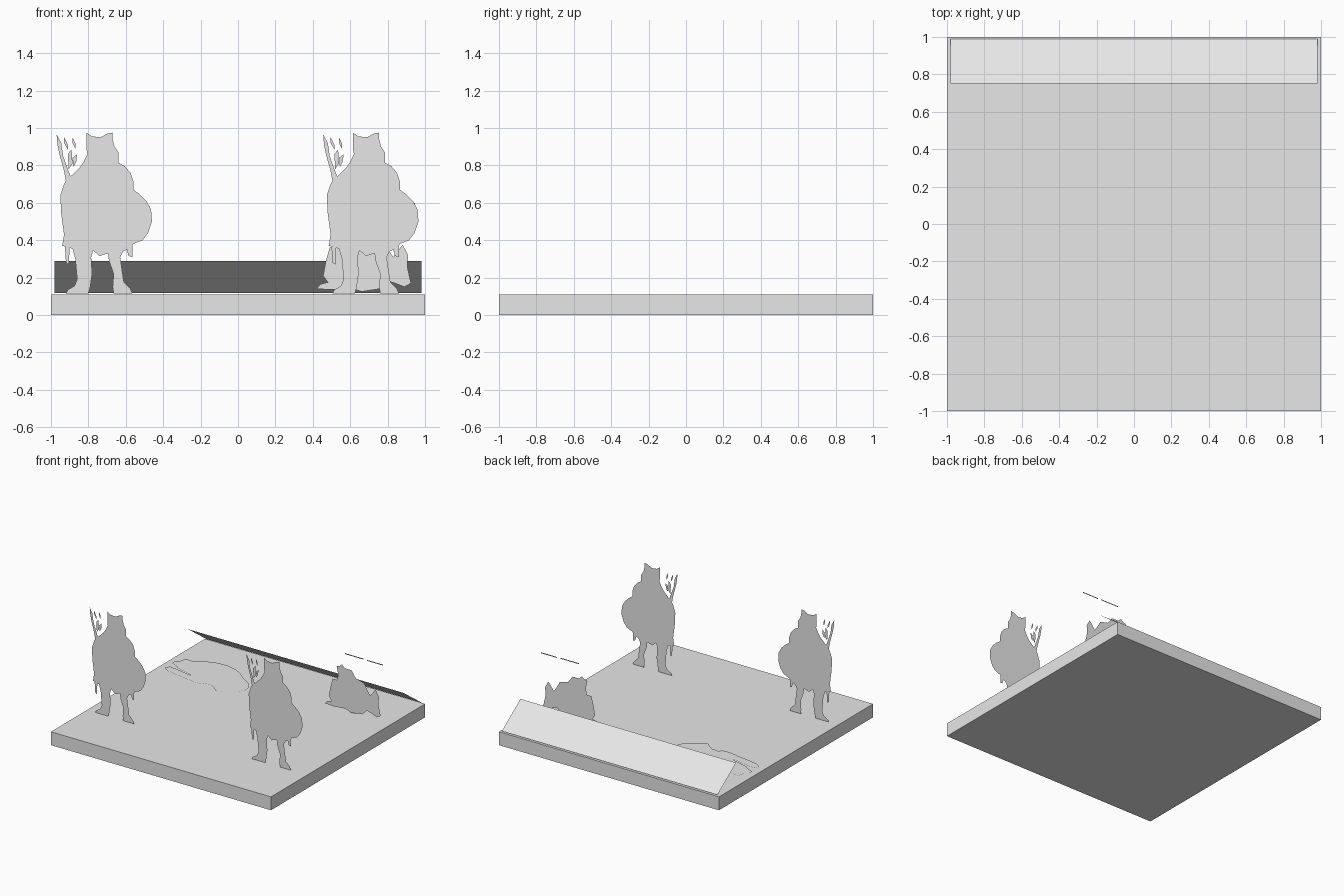
import bpy, bmesh
from mathutils import Vector

grey = bpy.data.materials.new("light grey")
grey.diffuse_color = (0.8, 0.8, 0.8, 1)


def finish(name, bm):
    me = bpy.data.meshes.new(name)
    bm.to_mesh(me)
    bm.free()
    me.materials.append(grey)
    ob = bpy.data.objects.new(name, me)
    bpy.context.collection.objects.link(ob)
    return ob


def cutout(name, outlines, place, facing):
    """Flat sheet: outlines in hundredths of a unit, placed in 3D by a function."""
    bm = bmesh.new()
    for pts in outlines:
        f = bm.faces.new([bm.verts.new(place(a / 100, b / 100)) for a, b in pts])
        f.normal_update()
        if f.normal.dot(Vector(facing)) < 0:
            f.normal_flip()
    bmesh.ops.triangulate(bm, faces=bm.faces[:])
    return finish(name, bm)


# Square base slab
bm = bmesh.new()
bmesh.ops.create_cube(bm, size=1)
bmesh.ops.scale(bm, vec=(2, 2, 0.11), verts=bm.verts)
bmesh.ops.translate(bm, vec=(0, 0, 0.055), verts=bm.verts)
finish("base_slab", bm)

# Sloping sheet along the back edge, leaning forward
cutout("sloping_back_sheet", [[(-98, 0), (98, 0), (98, 100), (-98, 100)]],
       lambda a, t: (a, 0.99 - 0.24 * t, 0.117 + 0.173 * t), (0, 0.57, 0.82))

# Two standing cloaked figures with shield, spear and feathers
body = [(-7, 97.5), (-4, 95.5), (0.5, 95), (4, 97), (7, 97.5), (7, 94), (8, 90), (10, 87),
        (10, 81.5), (13.5, 79.5), (16.5, 76), (18, 71.5), (18, 67), (21.5, 64.5), (25, 61),
        (27.5, 56.5), (28, 50), (26, 44), (23, 40), (18, 38), (17.5, 37), (17.5, 31),
        (15.5, 31.5), (14.5, 35), (12.5, 34), (11, 31), (12, 24), (13, 17.5), (16.5, 14),
        (17.5, 11.5), (7.5, 11.5), (7, 15), (7.5, 22), (5, 29), (4.5, 33), (0, 31.5),
        (-3.5, 34.5), (-4.5, 31), (-4, 22), (-5, 15), (-6, 11.5), (-18, 11.5), (-17, 13.5),
        (-13.5, 15.5), (-12, 19), (-13, 30), (-14.5, 35.5), (-20, 37), (-19, 43),
        (-20.5, 54), (-21, 64), (-19, 70), (-17.5, 72.5), (-14.5, 75), (-10.5, 79),
        (-8.5, 82), (-6.5, 86), (-7, 88.5), (-7, 93)]
spear = [(-23, 96.5), (-20.5, 92), (-19.5, 85), (-17, 78), (-15.5, 74), (-18, 71.5),
         (-19, 77), (-21.5, 86), (-22.5, 91)]
feathers = [[(-19, 95), (-17, 91), (-17, 88.5), (-19, 92)],
            [(-14.5, 95), (-13, 92), (-13, 89), (-14.5, 92)],
            [(-17, 86), (-15, 88.5), (-14.5, 81), (-16.5, 78)],
            [(-14.5, 84), (-12, 86), (-12.5, 82), (-14, 79)]]
spear_foot = [(-18.5, 36.5), (-16, 36), (-16.5, 27), (-18, 28)]
for side, cx in (("left", -0.74), ("right", 0.685)):
    cutout("standing_figure_" + side, [body, spear, spear_foot] + feathers,
           lambda a, b: (cx + a, -0.54, b), (0, -1, 0))

# Seated animal with raised tail, and a sliver floating above it
animal = [(42, 14), (44, 16.5), (48, 17.5), (45.5, 21), (47, 29), (49, 36), (53, 36),
          (54, 41), (52.5, 47.5), (55, 48), (57.5, 50), (60, 47.5), (66, 47.5), (70, 42),
          (74, 41), (77.5, 40), (81, 34), (83, 31), (86, 35), (88, 37.5), (91, 32),
          (90.5, 26), (92.5, 17), (89, 15), (84, 17), (80, 18), (76, 14), (66, 12.5),
          (60, 14.5), (50, 13.5)]
slivers = [[(60, 59.2), (60, 60), (77, 60), (77, 59.2)],
           [(80, 59), (80, 59.8), (94.5, 59.8), (94.5, 59)]]
cutout("seated_animal", [animal], lambda a, b: (a, 0.53, b), (0, -1, 0))
cutout("floating_sliver", slivers, lambda a, b: (a, 0.53, b), (0, -1, 0))

# Flat rug-like shape lying on the slab
rug = [(-91, 62), (-85, 61.5), (-80, 64.5), (-73, 68), (-66, 70), (-58, 70), (-50, 68),
       (-44, 65), (-38, 60), (-32, 56), (-27, 53), (-23, 46), (-23, 42), (-26, 37),
       (-33, 32), (-40, 28.5), (-44, 32), (-48, 34.5), (-55, 35), (-55, 32.5), (-62, 32),
       (-70, 33.5), (-80, 35), (-90, 37), (-94.5, 40), (-93, 44), (-87, 43.5), (-80, 42),
       (-72, 40.5), (-72, 41.5), (-78, 43), (-86, 45), (-90, 48), (-95, 50), (-95, 53),
       (-92, 56)]
cutout("lying_shape", [rug], lambda a, b: (a, b, 0.115), (0, 0, 1))
